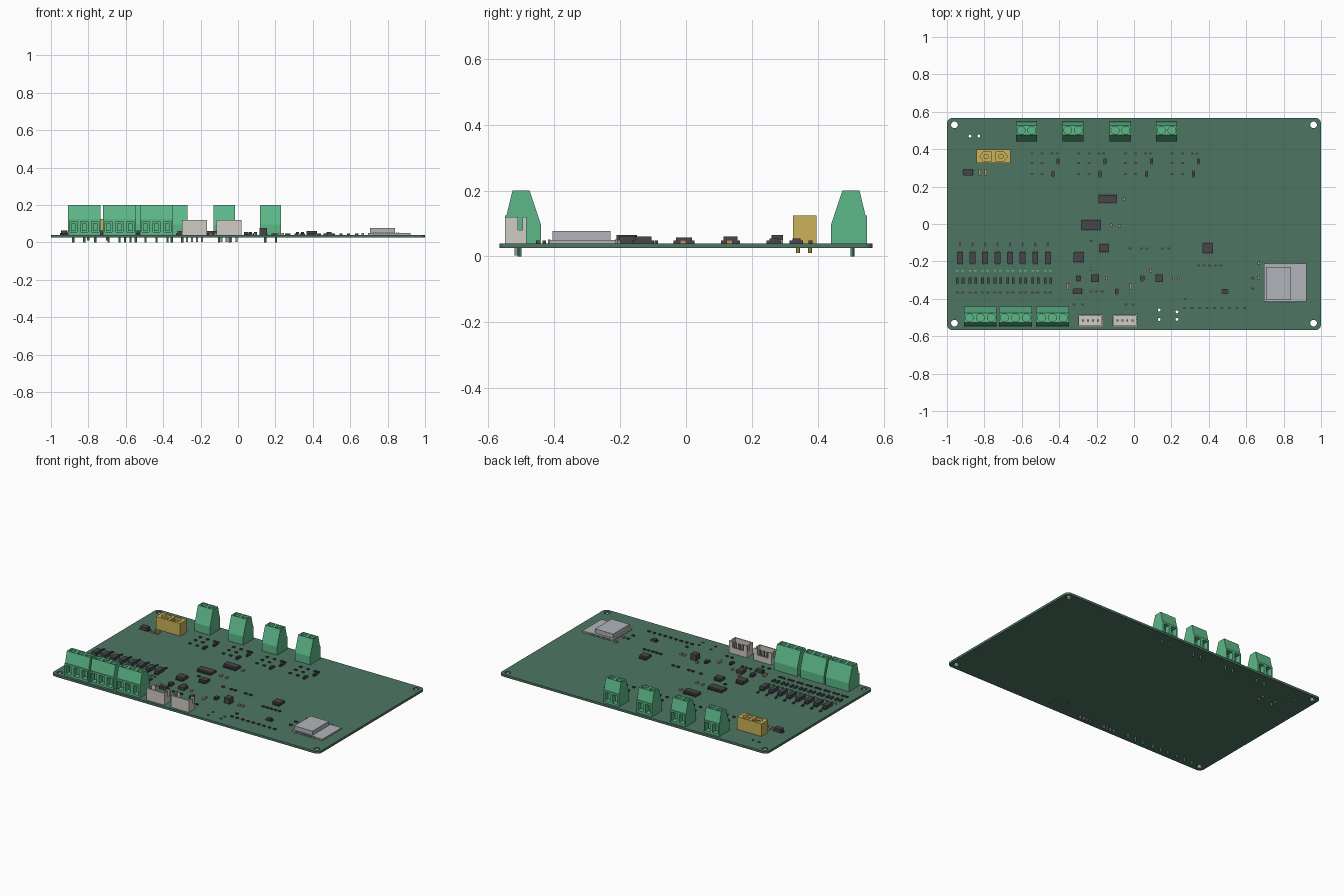
import bpy, bmesh, math
from mathutils import Matrix, Vector

if "Cube" in bpy.data.objects:
    bpy.data.objects.remove(bpy.data.objects["Cube"])

def material(name, rgb):
    m = bpy.data.materials.new(name)
    m.diffuse_color = (*rgb, 1)
    m.use_nodes = True
    m.node_tree.nodes["Principled BSDF"].inputs["Base Color"].default_value = m.diffuse_color
    return m

BOARD = material("board green", (.075, .18, .125))
GREEN = material("terminal green", (.11, .48, .25))
BLACK = material("chip black", (.062, .062, .07))
TAN = material("ceramic tan", (.5, .3, .16))
YELLOW = material("connector yellow", (.6, .45, .1))
WHITE = material("connector ivory", (.63, .6, .55))
SILVER = material("shield silver", (.44, .455, .49))
TIN = material("pin tin", (.3, .3, .3))
Z0, Z1 = .025, .04

def finish(name, bm, mat):
    bmesh.ops.recalc_face_normals(bm, faces=bm.faces)
    me = bpy.data.meshes.new(name)
    bm.to_mesh(me)
    bm.free()
    me.materials.append(mat)
    ob = bpy.data.objects.new(name, me)
    bpy.context.collection.objects.link(ob)
    return ob

def add_box(bm, x0, x1, y0, y1, z0, z1):
    m = Matrix.Translation(((x0 + x1) / 2, (y0 + y1) / 2, (z0 + z1) / 2)) @ \
        Matrix.Diagonal((x1 - x0, y1 - y0, z1 - z0, 1))
    bmesh.ops.create_cube(bm, size=1, matrix=m)

def boxes(name, items, mat):
    bm = bmesh.new()
    for b in items:
        add_box(bm, *b)
    return finish(name, bm, mat)

def add_cyl(bm, x, y, r, z0, z1, n=20):
    bmesh.ops.create_cone(bm, cap_ends=True, segments=n, radius1=r, radius2=r, depth=z1 - z0,
                          matrix=Matrix.Translation((x, y, (z0 + z1) / 2)))

def prism(bm, pts, vec):
    f = bm.faces.new([bm.verts.new(p) for p in pts])
    g = bmesh.ops.extrude_face_region(bm, geom=[f])["geom"]
    bmesh.ops.translate(bm, vec=Vector(vec), verts=[v for v in g if isinstance(v, bmesh.types.BMVert)])

def cut(ob, cutter):
    mod = ob.modifiers.new("cut", 'BOOLEAN')
    mod.operation, mod.solver, mod.object = 'DIFFERENCE', 'EXACT', cutter
    dg = bpy.context.evaluated_depsgraph_get()
    me = bpy.data.meshes.new_from_object(ob.evaluated_get(dg))
    ob.modifiers.clear()
    ob.data = me
    bpy.data.objects.remove(cutter)

# circuit board with rounded corners and drilled holes
bm = bmesh.new()
R, outline = .03, []
for i, (sx, sy) in enumerate([(1, 1), (-1, 1), (-1, -1), (1, -1)]):
    for k in range(7):
        a = math.pi / 2 * (i + k / 6)
        outline.append((sx * (1 - R) + R * math.cos(a), sy * (.567 - R) + R * math.sin(a), Z0))
prism(bm, outline, (0, 0, Z1 - Z0))
board = finish("board", bm, BOARD)
bm = bmesh.new()
for sx in (-1, 1):
    for sy in (-1, 1):
        add_cyl(bm, sx * .96, sy * .53, .018, 0, .1)
for x, y in [(-.877, .47), (-.83, .47), (.135, -.46), (.135, -.51), (.23, -.47), (.23, -.51)]:
    add_cyl(bm, x, y, .008, 0, .1, 12)
cut(board, finish("hole_cutter", bm, BOARD))

# screw terminal blocks: tapered body, wire openings and screw wells
def terminal(name, x0, x1, side, poles):
    prof = [(.44, Z1), (.44, .095), (.475, .2), (.527, .2), (.545, .125), (.55, .125), (.55, Z1)]
    bm = bmesh.new()
    prism(bm, [(x0, side * y, z) for y, z in prof], (x1 - x0, 0, 0))
    body = finish(name, bm, GREEN)
    w = (x1 - x0) / poles
    xs = [x0 + w * (i + .5) for i in range(poles)]
    bm = bmesh.new()
    for x in xs:
        a, b = sorted((side * .515, side * .57))
        add_box(bm, x - .019, x + .019, a, b, .055, .112)
        add_cyl(bm, x, side * .501, .021, .185, .25)
    cut(body, finish("opening_cutter", bm, GREEN))
    bm = bmesh.new()
    for x in xs:
        add_cyl(bm, x, side * .501, .016, .18, .19, 16)
        a, b = sorted((side * .51, side * .525))
        add_box(bm, x - .012, x + .012, a, b, .06, .1)
        add_cyl(bm, x, side * .505, .006, 0, .05, 8)
    finish(name + "_screws", bm, GREEN)

for i, x in enumerate((-.91, -.722, -.524)):
    terminal(f"front_terminal_{i+1}", x, x + .176, -1, 3)
for i, x in enumerate((-.632, -.383, -.13, .117)):
    terminal(f"back_terminal_{i+1}", x, x + .114, 1, 2)

# ivory pin headers: open box with slotted walls
for i, x in enumerate((-.233, -.049)):
    h = boxes(f"pin_header_{i+1}", [(x - .067, x + .067, -.55, -.485, Z1, .12)], WHITE)
    cut(h, boxes("header_cutter", [(x - .06, x + .06, -.542, -.492, .055, .2)], WHITE))
    cut(h, boxes("slot_cutter", [(x - .2, x + .2, -.51, -.496, .08, .2)], WHITE))
    cut(h, boxes("gap_cutter", [(x - .04, x + .04, -.5, -.4, .08, .2)], WHITE))
    boxes(f"header_pins_{i+1}", [(x + d - .005, x + d + .005, -.521, -.511, .003, .1)
                                 for d in (-.04, -.013, .013, .04)], TIN)

# yellow power connector with two pointed sockets
power = boxes("power_connector", [(-.842, -.66, .325, .397, Z1, .125)], YELLOW)
bm = bmesh.new()
for s in (-1, 1):
    cx = -.751 + s * .04
    prism(bm, [(cx + s * dx, .361 + dy, .085) for dx, dy in
               [(-.03, -.024), (.015, -.024), (.034, 0), (.015, .024), (-.03, .024)]], (0, 0, .1))
cut(power, finish("socket_cutter", bm, YELLOW))
bm = bmesh.new()
for s in (-1, 1):
    add_cyl(bm, -.751 + s * .04, .361, .014, .08, .115, 12)
    for y in (.34, .377):
        add_cyl(bm, -.751 + s * .05, y, .006, .01, .05, 8)
finish("power_pins", bm, YELLOW)

# wireless module: carrier, shield can and edge pads
boxes("module_carrier", [(.695, .922, -.415, -.212, Z1, .05)], SILVER)
boxes("module_shield", [(.705, .84, -.405, -.23, .05, .078)], SILVER)
boxes("module_pads", [(.72 + i * .0125, .727 + i * .0125, y - .004, y + .004, Z1, .052)
                      for i in range(12) for y in (-.415, -.212)], TIN)

# leaded chips: centre x, y, size x, size y, top height, leads per side, lead axis
chips = [(-.14, .135, .1, .042, .06, 8, 'y'), (-.23, -.006, .108, .048, .057, 8, 'y'),
         (-.16, -.13, .052, .04, .06, 4, 'y'), (-.295, -.177, .055, .05, .062, 4, 'y'),
         (.395, -.13, .055, .05, .06, 4, 'y'), (-.887, .277, .05, .035, .065, 2, 'x'),
         (-.3, -.36, .046, .028, .06, 2, 'x'), (-.297, -.29, .025, .026, .06, 2, 'y'),
         (-.092, -.36, .018, .026, .055, 2, 'y'), (.045, -.29, .024, .024, .055, 2, 'y'),
         (.487, -.36, .028, .026, .055, 3, 'x')]
chips += [(-.93 + i * .067, -.18, .032, .062, .065, 2, 'y') for i in range(8)]
for g in range(4):
    x = -.433 + g * .25
    chips += [(x + .027, .335, .016, .024, .055, 2, 'y'), (x, .267, .016, .028, .055, 2, 'y')]
bodies, leads = [], []
for x, y, sx, sy, top, n, axis in chips:
    bodies.append((x - sx / 2, x + sx / 2, y - sy / 2, y + sy / 2, .044, top))
    span, half = (sx, sy / 2) if axis == 'y' else (sy, sx / 2)
    for i in range(n):
        t = (i + .5) / n * span - span / 2
        w = min(.004, span / n * .3)
        if axis == 'y':
            leads.append((x + t - w, x + t + w, y - half - .008, y + half + .008, Z1, .048))
        else:
            leads.append((x - half - .008, x + half + .008, y + t - w, y + t + w, Z1, .048))
boxes("chip_bodies", bodies, BLACK)
boxes("chip_leads", leads, BLACK)
boxes("inductors", [(x - .021, x + .021, -.311, -.269, Z1, z) for x, z in ((-.208, .06), (.135, .077))], BLACK)

def smd(name, spots, sx, sy, top, mat):
    boxes(name, [(x - sx / 2, x + sx / 2, y - sy / 2, y + sy / 2, Z1, top) for x, y in spots], mat)

# small resistors and diodes of the input channels
cols = [-.93 + i * .067 for i in range(8)]
smd("input_diodes", [(x, -.11) for x in cols], .011, .02, .048, BLACK)
smd("input_lamps", [(x + d, -.25) for x in cols for d in (-.014, .014)], .013, .01, .047, GREEN)
smd("input_resistors", [(x + d, -.302) for x in cols for d in (-.014, .016)], .014, .03, .05, BLACK)
smd("input_capacitors", [(x + d, -.367) for x in cols for d in (-.014, .014)], .018, .011, .048, BLACK)

# driver parts in front of the back terminals
smd("driver_resistors", [(-.433 + g * .25 + dx, y) for g in range(4)
                         for dx in (-.113, -.058) for y in (.267, .325, .378)]
    + [(-.433 + g * .25 + dx, .378) for g in range(4) for dx in (-.005, .02)], .016, .011, .048, BLACK)

# scattered resistors
spots = [(.27 + i * .04, -.45) for i in range(9)] + [(.345 + i * .03, -.222) for i in range(5)]
spots += [(.635, -.29), (.635, -.345), (.272, -.4), (-.02, -.13), (.04, -.13), (.07, -.13), (.15, -.13),
          (.187, -.13), (-.23, -.36), (-.2, -.36), (-.17, -.36), (-.32, -.43), (-.275, -.43),
          (-.043, -.43), (-.005, -.43), (-.23, -.09)]
smd("resistors", spots, .017, .011, .048, BLACK)

# ceramic capacitors
smd("large_capacitors", [(-.825, .277), (-.792, .277), (-.355, -.335), (-.017, -.335)], .014, .034, .052, TAN)
smd("small_capacitors", [(-.053, .132), (-.122, -.006), (-.077, -.01), (-.145, -.29), (.09, -.25), (.213, -.292),
                         (.24, -.292), (.667, -.208), (.667, -.287), (-.23, -.24)], .013, .017, .05, TAN)
